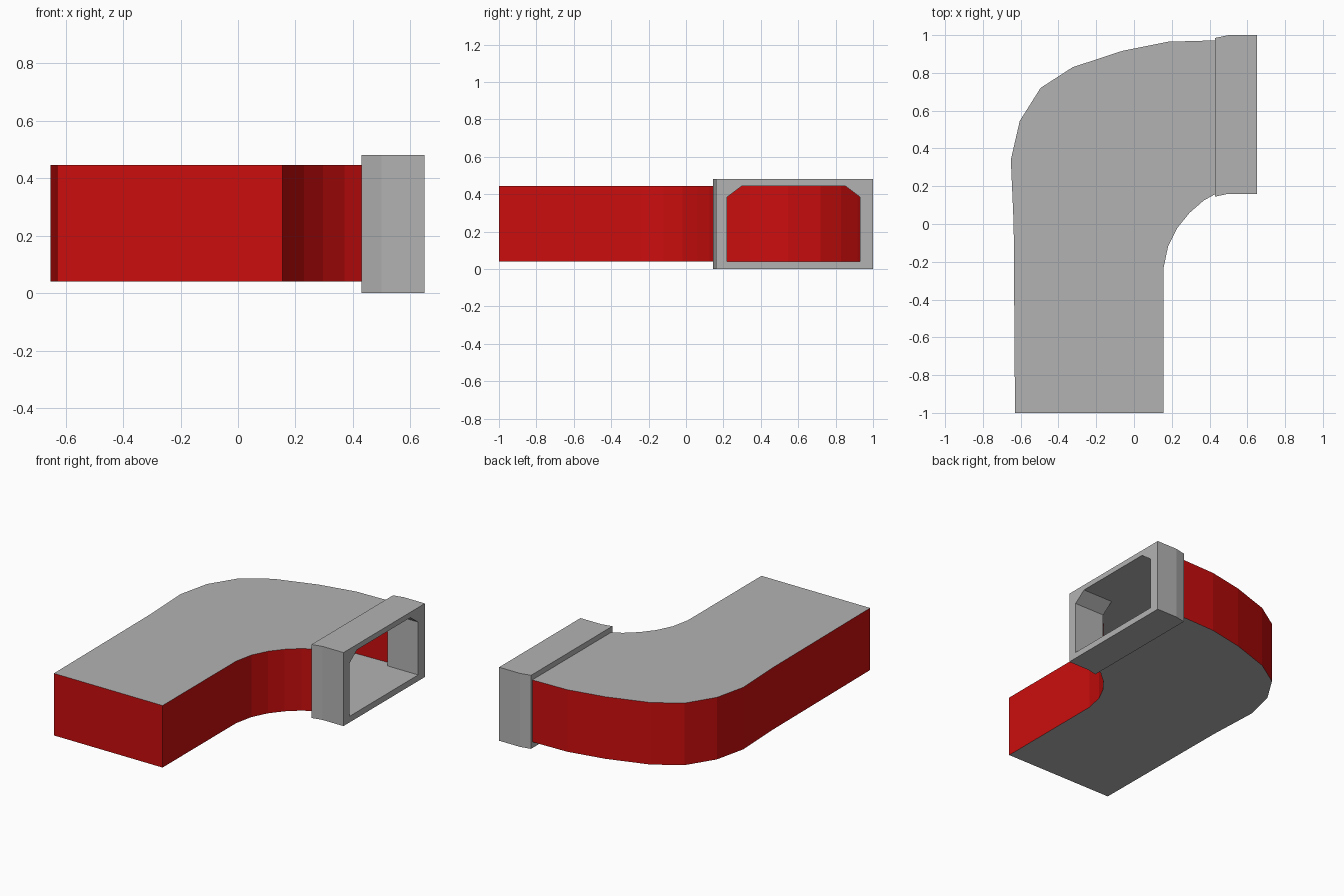
import bpy
import bmesh

cube = bpy.data.objects.get("Cube")
if cube:
    bpy.data.objects.remove(cube, do_unlink=True)


def material(name, color):
    mat = bpy.data.materials.new(name)
    mat.use_nodes = True
    mat.diffuse_color = color
    mat.node_tree.nodes["Principled BSDF"].inputs["Base Color"].default_value = color
    return mat


GREY = material("light grey", (0.45, 0.45, 0.45, 1))
RED = material("red", (0.6, 0.004, 0.004, 1))


def finish(name, bm, mats):
    mesh = bpy.data.meshes.new(name)
    bm.normal_update()
    bm.to_mesh(mesh)
    bm.free()
    for mat in mats:
        mesh.materials.append(mat)
    obj = bpy.data.objects.new(name, mesh)
    bpy.context.collection.objects.link(obj)
    return obj


# Curved duct: plan outline from the inner bend, past the closed end, round the outer bend
FLOOR, CEILING = 0.04, 0.445
outline = [
    (0.43, 0.972), (0.18, 0.965), (-0.06, 0.917), (-0.325, 0.83),
    (-0.495, 0.72), (-0.605, 0.545), (-0.652, 0.34), (-0.637, 0), (-0.63, -1),
    (0.155, -1), (0.155, -0.24), (0.18, -0.12), (0.23, -0.02),
    (0.295, 0.06), (0.37, 0.125), (0.43, 0.158),
]
bm = bmesh.new()
low = [bm.verts.new((x, y, FLOOR)) for x, y in outline]
high = [bm.verts.new((x, y, CEILING)) for x, y in outline]
bm.faces.new(high)
bm.faces.new(low[::-1])
# The last side stays open where the duct meets the collar
for i in range(len(outline) - 1):
    wall = bm.faces.new((low[i], low[i + 1], high[i + 1], high[i]))
    wall.material_index = 1
finish("curved_duct", bm, [GREY, RED])

# Collar: rectangular frame round an opening with clipped upper corners
outer = [(0.16, 0), (1, 0), (1, 0.385), (1, 0.48),
         (0.85, 0.48), (0.30, 0.48), (0.16, 0.48), (0.16, 0.385)]
inner = [(0.22, FLOOR), (0.93, FLOOR), (0.93, 0.385), (0.89, 0.415),
         (0.85, CEILING), (0.30, CEILING), (0.26, 0.415), (0.22, 0.385)]


def ring(bm, points, x, shift=0):
    return [bm.verts.new((x, y + shift, z)) for y, z in points]


bm = bmesh.new()
rings = [
    ring(bm, inner, 0.43),
    ring(bm, outer, 0.43, -0.015),
    ring(bm, outer, 0.5),
    ring(bm, outer, 0.65),
    ring(bm, inner, 0.65),
]
# Sweep around the frame section: back, bent outside, front rim, tunnel
for a, b in zip(rings, rings[1:] + rings[:1]):
    for i in range(len(outer)):
        j = (i + 1) % len(outer)
        bm.faces.new((a[i], a[j], b[j], b[i]))
bmesh.ops.recalc_face_normals(bm, faces=bm.faces)
finish("outlet_collar", bm, [GREY])
